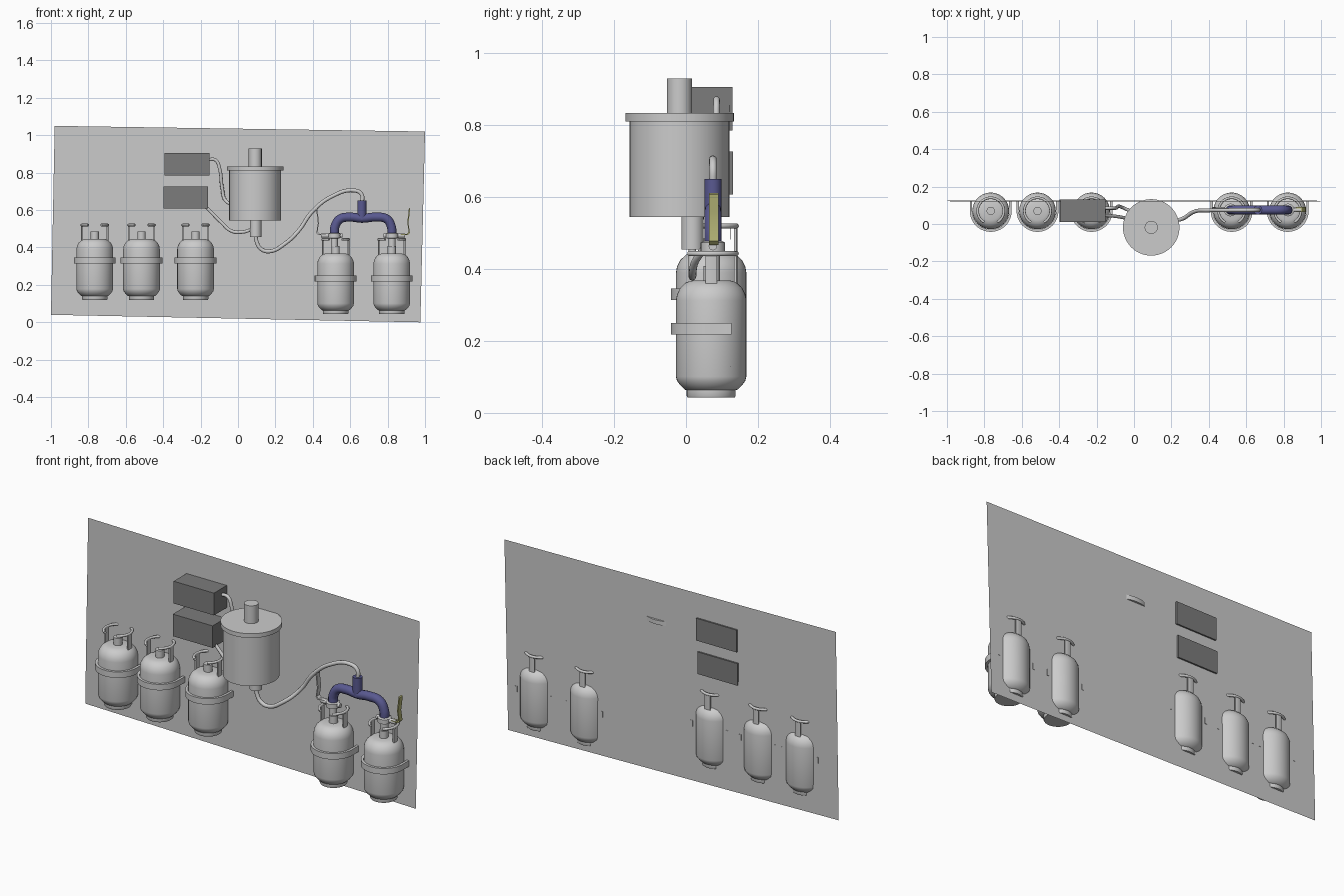
import bpy, bmesh, math
from math import sin, cos, pi, radians

if "Cube" in bpy.data.objects:
    bpy.data.objects.remove(bpy.data.objects["Cube"])


def mat(name, c):
    m = bpy.data.materials.new(name)
    m.diffuse_color = (*c, 1)
    m.use_nodes = True
    m.node_tree.nodes["Principled BSDF"].inputs["Base Color"].default_value = m.diffuse_color
    return m


BLUE = mat("blue_paint", (0.10, 0.10, 0.28))
YELLOW = mat("yellow_paint", (0.45, 0.45, 0.18))
DARK = mat("dark_grey", (0.2, 0.2, 0.2))


def finish(bm, name, m=None, smooth=True):
    bmesh.ops.recalc_face_normals(bm, faces=bm.faces)
    me = bpy.data.meshes.new(name)
    bm.to_mesh(me)
    bm.free()
    ob = bpy.data.objects.new(name, me)
    bpy.context.collection.objects.link(ob)
    if m:
        me.materials.append(m)
    if smooth:
        bpy.ops.object.select_all(action='DESELECT')
        ob.select_set(True)
        bpy.context.view_layer.objects.active = ob
        bpy.ops.object.shade_smooth_by_angle(angle=radians(35))
    return ob


def lathe(name, profile, loc, m=None, n=40):
    """Spin an (r, z) profile about the vertical axis, capped at both ends."""
    bm = bmesh.new()
    rings = [[bm.verts.new((loc[0] + r * cos(2 * pi * i / n), loc[1] + r * sin(2 * pi * i / n), loc[2] + z))
              for i in range(n)] for r, z in profile]
    for a, b in zip(rings, rings[1:]):
        for i in range(n):
            bm.faces.new((a[i], a[(i + 1) % n], b[(i + 1) % n], b[i]))
    bm.faces.new(rings[0])
    bm.faces.new(rings[-1])
    return finish(bm, name, m)


def box(name, lo, hi, m=None):
    bm = bmesh.new()
    bmesh.ops.create_cube(bm, size=1)
    for v in bm.verts:
        v.co = [(a + b) / 2 + c * (b - a) for a, b, c in zip(lo, hi, v.co)]
    return finish(bm, name, m, False)


def tube(name, pts, r, m=None):
    """Round tube passing smoothly through the points."""
    cu = bpy.data.curves.new(name, 'CURVE')
    cu.dimensions = '3D'
    cu.bevel_depth = r
    cu.bevel_resolution = 4
    cu.resolution_u = 8
    cu.use_fill_caps = True
    s = cu.splines.new('BEZIER')
    s.bezier_points.add(len(pts) - 1)
    for bp, p in zip(s.bezier_points, pts):
        bp.co = p
        bp.handle_left_type = bp.handle_right_type = 'AUTO'
    ob = bpy.data.objects.new(name, cu)
    bpy.context.collection.objects.link(ob)
    if m:
        cu.materials.append(m)
    return ob


def ribbon(name, inner, outer, offset, m=None):
    """Solid band: two matching 2D-in-3D paths, extruded by offset."""
    bm = bmesh.new()
    rows = []
    for p, q in zip(inner, outer):
        ps = [p, q, [a + b for a, b in zip(q, offset)], [a + b for a, b in zip(p, offset)]]
        rows.append([bm.verts.new(v) for v in ps])
    for a, b in zip(rows, rows[1:]):
        for i in range(4):
            bm.faces.new((a[i], a[(i + 1) % 4], b[(i + 1) % 4], b[i]))
    bm.faces.new(rows[0])
    bm.faces.new(rows[-1])
    return finish(bm, name, m)


# Wall panel, slightly tilted
bm = bmesh.new()
bm.faces.new([bm.verts.new(p) for p in ((-1.0, 0.125, 0.04), (0.975, 0.125, 0.0),
                                        (1.0, 0.121, 1.02), (-0.98, 0.121, 1.05))])
finish(bm, "wall_panel", smooth=False)

# Gas tanks with foot ring, carrying collar, neck and strap
BODY = [(0.066, 0), (0.068, 0.004), (0.068, 0.02), (0.074, 0.022), (0.086, 0.034), (0.095, 0.046),
        (0.098, 0.058), (0.098, 0.27), (0.095, 0.287), (0.086, 0.305), (0.07, 0.32), (0.05, 0.326)]
Y = 0.07


def gas_tank(tag, x, z, strap_z):
    lathe("tank_body_" + tag, BODY, (x, Y, z))
    lathe("tank_neck_" + tag, [(0.022, 0.32), (0.022, 0.365)], (x, Y, z), n=20)
    # collar ring, open at the front
    angs = [radians(-60 + 300 * i / 28) for i in range(29)]
    tube("collar_ring_" + tag, [(x + 0.07 * cos(a), Y + 0.07 * sin(a), z + 0.4) for a in angs], 0.007)
    # collar posts
    for k, deg in enumerate((0, 90, 180)):
        arc = [radians(deg - 13 + 26 * i / 4) for i in range(5)]
        ribbon(f"collar_post_{tag}_{k}",
               [(x + 0.065 * cos(a), Y + 0.065 * sin(a), z + 0.305) for a in arc],
               [(x + 0.073 * cos(a), Y + 0.073 * sin(a), z + 0.305) for a in arc], (0, 0, 0.097))
    # strap around the front, straight back to the wall
    arc = [radians(180 + 180 * i / 28) for i in range(29)]

    def path(r):
        mid = [(x + r * cos(a), Y + r * sin(a), strap_z) for a in arc]
        return [(x - r, 0.126, strap_z)] + mid + [(x + r, 0.126, strap_z)]
    ribbon("tank_strap_" + tag, path(0.099), path(0.112), (0, 0, 0.032))


for i, x in enumerate((-0.766, -0.516, -0.227)):
    gas_tank(f"left_{i}", x, 0.12, 0.314)
for i, x in enumerate((0.522, 0.822)):
    gas_tank(f"right_{i}", x, 0.043, 0.218)

# Mixing drum with lid and stubs
D = (0.092, -0.018, 0)
lathe("drum_body", [(0.139, 0.545), (0.139, 0.815)], D, n=48)
lathe("drum_lid", [(0.151, 0.811), (0.151, 0.834)], D, n=48)
lathe("drum_top_stub", [(0.035, 0.83), (0.035, 0.93)], D, n=32)
lathe("drum_bottom_stub", [(0.031, 0.455), (0.031, 0.55)], (0.094, 0.018, 0), n=32)

# Control boxes
box("upper_control_box", (-0.393, 0.012, 0.786), (-0.152, 0.13, 0.906), DARK)
box("lower_control_box", (-0.398, 0.012, 0.608), (-0.16, 0.131, 0.727), DARK)

# Thin hoses
tube("upper_box_hose", [(-0.16, 0.085, 0.87), (-0.12, 0.085, 0.867), (-0.098, 0.085, 0.82), (-0.085, 0.095, 0.72),
                        (-0.066, 0.09, 0.65), (-0.01, 0.065, 0.625)], 0.009)
tube("lower_box_hose", [(-0.175, 0.045, 0.62), (-0.145, 0.045, 0.59), (-0.09, 0.04, 0.535), (-0.035, 0.03, 0.488),
                        (0.02, 0.02, 0.482), (0.085, 0.018, 0.5)], 0.009)
tube("main_hose", [(0.662, 0.075, 0.63), (0.66, 0.075, 0.685), (0.62, 0.075, 0.705), (0.5, 0.074, 0.672),
                   (0.4, 0.073, 0.595), (0.32, 0.065, 0.485), (0.25, 0.025, 0.42), (0.175, 0.018, 0.38),
                   (0.125, 0.018, 0.39), (0.1, 0.018, 0.43), (0.094, 0.018, 0.47)], 0.0105)

# Blue manifold joining the right tanks
P = 0.075
tube("manifold_pipe", [(0.515, P, 0.47), (0.518, P, 0.51), (0.545, P, 0.552), (0.6, P, 0.562), (0.662, P, 0.556),
                       (0.735, P, 0.562), (0.795, P, 0.552), (0.82, P, 0.51), (0.823, P, 0.47)], 0.024, BLUE)
lathe("manifold_tee", [(0.024, 0.55), (0.024, 0.65)], (0.662, P, 0), BLUE, 32)

# Shut-off valves and bent levers
for tag, x, s, m in (("left", 0.515, -1, None), ("right", 0.823, 1, YELLOW)):
    lathe("valve_stem_" + tag, [(0.019, 0.36), (0.019, 0.448), (0.034, 0.45), (0.034, 0.474), (0.025, 0.478)],
          (x, P, 0), n=24)
    tube("valve_spindle_" + tag, [(x - s * 0.045, P, 0.464), (x + s * 0.07, P, 0.464)], 0.012)
    lever = [(0.05, 0.467), (0.085, 0.467), (0.096, 0.478), (0.088, 0.53), (0.092, 0.56), (0.097, 0.607)]
    ribbon("valve_lever_" + tag, [(x + s * a, P - 0.011, b) for a, b in lever],
           [(x + s * (a - 0.006), P - 0.011, b + 0.005) for a, b in lever], (0, 0.027, 0), m)
